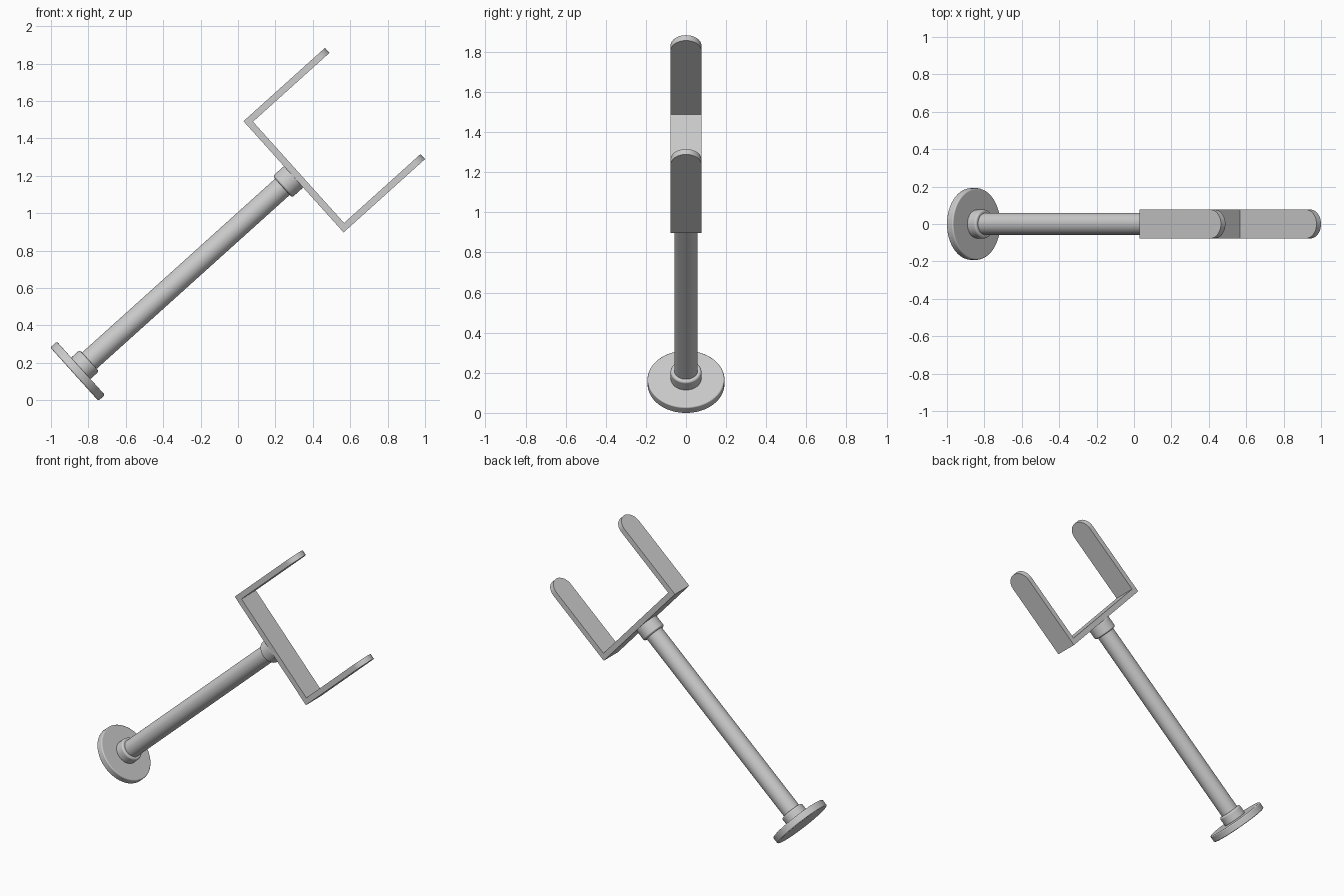
import bpy, bmesh
from math import radians, sin, cos, pi
from mathutils import Matrix, Vector

if "Cube" in bpy.data.objects:
    bpy.data.objects.remove(bpy.data.objects["Cube"])

# Everything is built along local +Z, then tilted 48 degrees about Y
TILT = Matrix.Translation((-0.875, 0, 0.139)) @ Matrix.Rotation(radians(48), 4, 'Y')


def finish(bm, name):
    me = bpy.data.meshes.new(name)
    bm.to_mesh(me)
    bm.free()
    ob = bpy.data.objects.new(name, me)
    bpy.context.collection.objects.link(ob)
    ob.matrix_world = TILT
    bpy.ops.object.select_all(action='DESELECT')
    ob.select_set(True)
    bpy.context.view_layer.objects.active = ob
    bpy.ops.object.shade_smooth_by_angle(angle=radians(40))
    return ob


def cylinder(name, r, z0, z1, bevel=0.0):
    bm = bmesh.new()
    bmesh.ops.create_cone(bm, cap_ends=True, segments=64, radius1=r, radius2=r,
                          depth=z1 - z0,
                          matrix=Matrix.Translation((0, 0, (z0 + z1) / 2)))
    ob = finish(bm, name)
    if bevel:
        b = ob.modifiers.new("Rounded rim", 'BEVEL')
        b.width = bevel
        b.segments = 3
        b.limit_method = 'ANGLE'
        b.harden_normals = True
    return ob


# Round foot, collars and shaft
cylinder("base_disc", 0.192, 0.0, 0.047, 0.008)
cylinder("base_collar", 0.077, 0.04, 0.108, 0.012)
cylinder("shaft", 0.0585, 0.04, 1.56)
cylinder("fork_collar", 0.077, 1.497, 1.582, 0.012)

# U-shaped fork: outer skin of two round-tipped arms and a crossbar, thickened inward
W, H, Z0, Z1 = 0.40, 0.077, 1.577, 2.163
bm = bmesh.new()
arm = [(-H, Z0), (H, Z0)] + [
    (H * cos(pi * i / 20), Z1 - H + H * sin(pi * i / 20)) for i in range(21)]
bm.faces.new([bm.verts.new((W, y, z)) for y, z in arm])
bm.faces.new([bm.verts.new((-W, y, z)) for y, z in reversed(arm)])
bm.faces.new([bm.verts.new((x, y, Z0)) for x, y in
              ((-W, -H), (-W, H), (W, H), (W, -H))])
bmesh.ops.remove_doubles(bm, verts=bm.verts, dist=1e-5)
fork = finish(bm, "fork")
s = fork.modifiers.new("Thickness", 'SOLIDIFY')
s.thickness = 0.036
s.offset = -1
s.use_even_offset = True
bpy.ops.object.modifier_apply(modifier=s.name)
bpy.ops.object.shade_smooth_by_angle(angle=radians(40))
